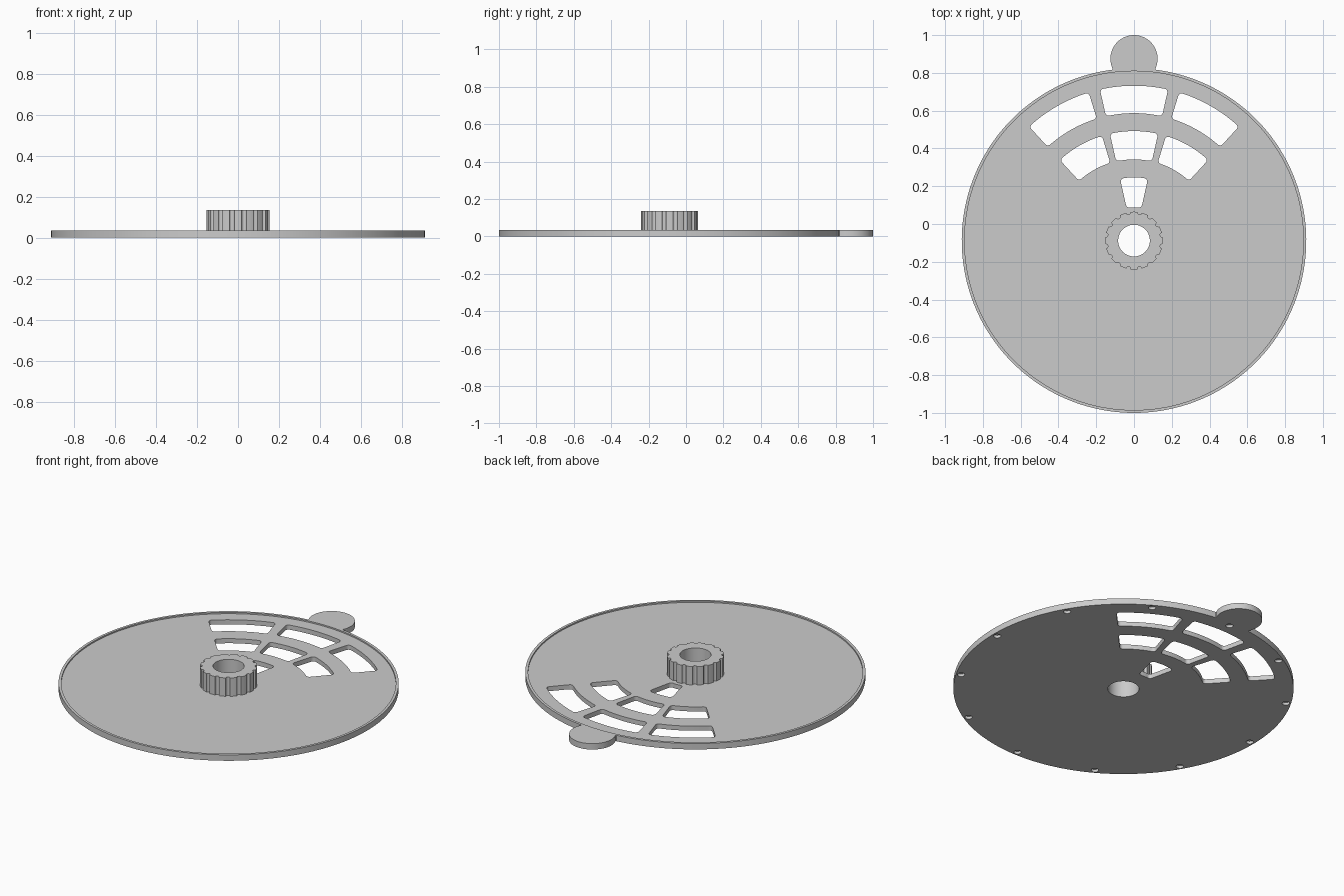
import bpy
import bmesh
from math import sin, cos, pi, radians

cube = bpy.data.objects.get("Cube")
if cube:
    bpy.data.objects.remove(cube, do_unlink=True)

CY = -0.088          # disc centre on y
DISC_R = 0.912
PLATE_TOP = 0.035
FLOOR = 0.027
HUB_TOP = 0.136

grey = bpy.data.materials.new("light grey plastic")
grey.use_nodes = True
colour = (0.6, 0.6, 0.6, 1)
grey.diffuse_color = colour
grey.node_tree.nodes["Principled BSDF"].inputs["Base Color"].default_value = colour


def arc(cx, cy, r, start, end, steps):
    """Points along an arc, both ends included, angles in degrees."""
    angles = [radians(start + (end - start) * i / steps) for i in range(steps + 1)]
    return [(cx + r * cos(a), cy + r * sin(a)) for a in angles]


def circle(cx, cy, r, steps):
    return arc(cx, cy, r, 0, 360, steps)[:-1]


def prism_object(name, outlines, z0, z1):
    """Extrude one or more closed outlines between two heights."""
    bm = bmesh.new()
    for pts in outlines:
        low = [bm.verts.new((x, y, z0)) for x, y in pts]
        high = [bm.verts.new((x, y, z1)) for x, y in pts]
        bm.faces.new(low[::-1])
        bm.faces.new(high)
        n = len(pts)
        for i in range(n):
            j = (i + 1) % n
            bm.faces.new((low[i], low[j], high[j], high[i]))
    bmesh.ops.recalc_face_normals(bm, faces=bm.faces)
    mesh = bpy.data.meshes.new(name)
    bm.to_mesh(mesh)
    bm.free()
    mesh.materials.append(grey)
    obj = bpy.data.objects.new(name, mesh)
    bpy.context.collection.objects.link(obj)
    return obj


def select(obj):
    bpy.ops.object.select_all(action='DESELECT')
    obj.select_set(True)
    bpy.context.view_layer.objects.active = obj


def cut(obj, cutter):
    select(obj)
    mod = obj.modifiers.new("cut", 'BOOLEAN')
    mod.operation = 'DIFFERENCE'
    mod.solver = 'EXACT'
    mod.object = cutter
    bpy.ops.object.modifier_apply(modifier=mod.name)


def window(r0, r1, a0, a1, c=0.018):
    """Ring sector with rounded corners, angles in degrees from +y."""
    t0, t1 = radians(90 - a1), radians(90 - a0)
    corners = [(r0 + c, t1, -1, 90), (r0 + c, t0, 1, 180),
               (r1 - c, t0, 1, 270), (r1 - c, t1, -1, 0)]
    # walk: outer arc anticlockwise, then inner arc back
    polar = []
    for rc, t, inward, start in (corners[2], corners[3], corners[0], corners[1]):
        tc = t + inward * c / rc
        first, last = {270: (180, 90), 0: (90, 0), 90: (0, -90), 180: (-90, -180)}[start]
        for i in range(6):
            a = radians(first + (last - first) * i / 5)
            polar.append((rc + c * sin(a), tc - (-c * cos(a)) / rc))
    # subdivide the long arcs between corners
    pts = []
    for (ra, ta), (rb, tb) in zip(polar, polar[1:] + polar[:1]):
        steps = max(1, int(abs(tb - ta) / radians(2.5)))
        for i in range(steps):
            f = i / steps
            r, t = ra + (rb - ra) * f, ta + (tb - ta) * f
            pts.append((r * cos(t), CY + r * sin(t)))
    return pts


# Disc with round finger tab
tab_half = 7.3
outline = arc(0, CY, DISC_R, 90 + tab_half, 450 - tab_half, 160)
outline += arc(0, 0.875, 0.125, -26, 206, 40)
disc = prism_object("disc", [outline], 0, PLATE_TOP)

# Windows in three rows, plus the centre bore
rows = [(0.675, 0.82), (0.43, 0.58)]
spans = [(-42.6, -17), (-12.7, 12.7), (17, 42.6)]
holes = [window(r0, r1, a0, a1) for r0, r1 in rows for a0, a1 in spans]
holes.append(window(0.176, 0.335, -12.7, 12.7))
holes.append(circle(0, CY, 0.084, 48))
hole_cutter = prism_object("hole_cutter", holes, -0.1, 0.3)

# Shallow recess that leaves a thin raised rim
recess_cutter = prism_object("recess_cutter", [circle(0, CY, 0.897, 160)], FLOOR, 0.3)

# Twelve small blind pits underneath, near the edge
pits = []
for i in range(12):
    a = i * pi / 6
    pits.append(circle(0.884 * cos(a), CY + 0.884 * sin(a), 0.02, 20))
pit_cutter = prism_object("pit_cutter", pits, -0.05, 0.016)

for cutter in (recess_cutter, hole_cutter, pit_cutter):
    cut(disc, cutter)

# Fluted hub: round grooves between broad teeth
teeth, hub_r, groove = 16, 0.153, 0.012
pitch = 360 / teeth
half_gap = 4.5
profile = []
for i in range(teeth):
    mid = i * pitch
    profile += arc(0, CY, hub_r, mid - pitch / 2 + half_gap, mid + pitch / 2 - half_gap, 4)
    a = radians(mid + pitch / 2)
    gx, gy = hub_r * cos(a), CY + hub_r * sin(a)
    turn = mid + pitch / 2
    profile += arc(gx, gy, groove, turn + 270, turn + 90, 6)[1:-1]
hub = prism_object("fluted_hub", [profile], FLOOR, HUB_TOP)
bore_cutter = prism_object("bore_cutter", [circle(0, CY, 0.084, 48)], -0.1, 0.3)
cut(hub, bore_cutter)

for cutter in (recess_cutter, hole_cutter, pit_cutter, bore_cutter):
    bpy.data.objects.remove(cutter, do_unlink=True)

for obj in (disc, hub):
    select(obj)
    bpy.ops.object.shade_smooth_by_angle(angle=radians(25))
